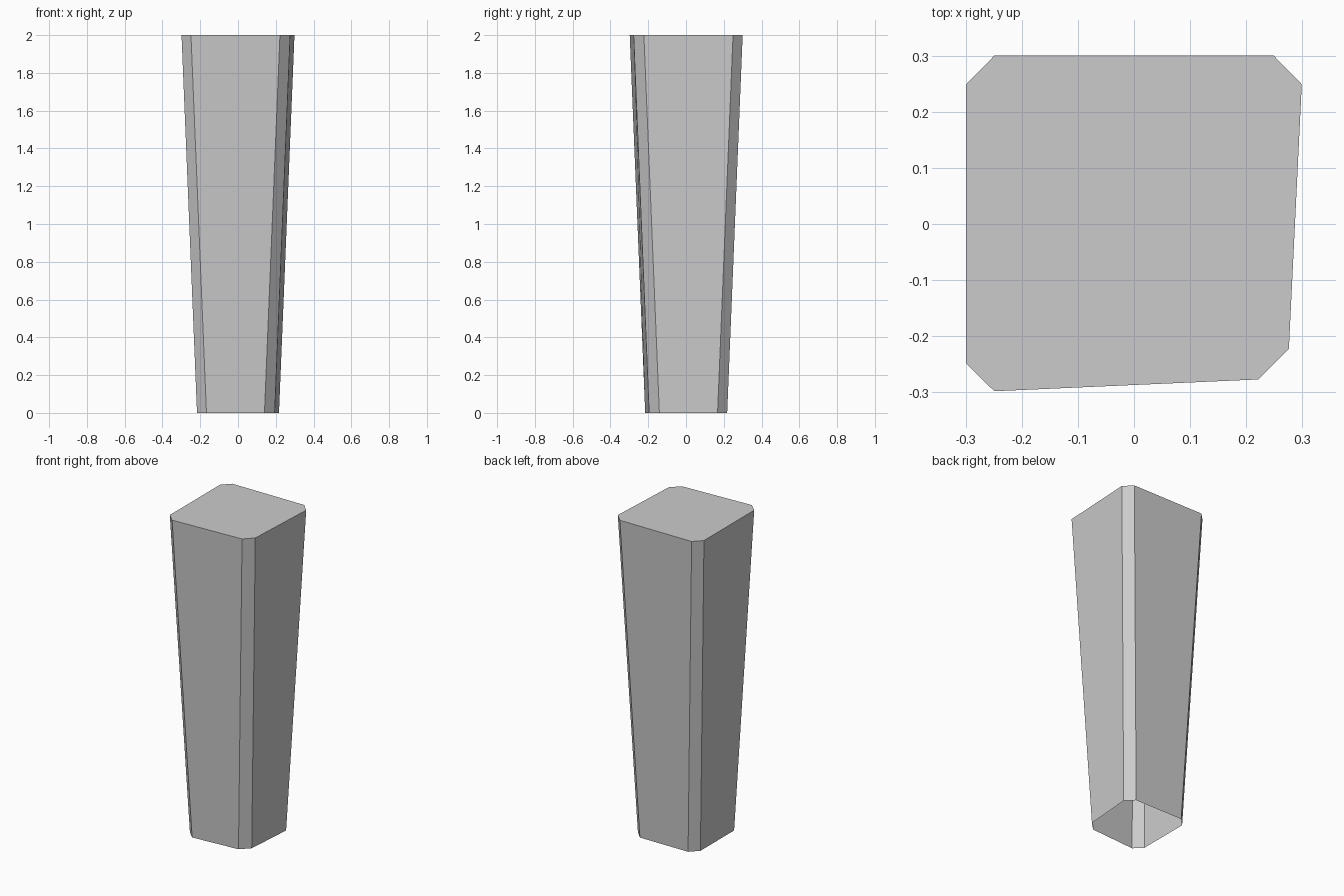
import bpy, bmesh

if "Cube" in bpy.data.objects:
    bpy.data.objects.remove(bpy.data.objects["Cube"])

HEIGHT = 2.0
TAPER = 0.082   # how far each side moves inward from top to bottom

# Top outline: chamfered square with one corner pulled slightly inward
outline = [(-0.299, -0.249), (-0.249, -0.298), (0.222, -0.277), (0.276, -0.223),
           (0.299, 0.249), (0.249, 0.3), (-0.249, 0.3), (-0.299, 0.249)]


def inward(v):
    return v - TAPER if v > 0 else v + TAPER


# Tapered post: closed on top, open underneath
bm = bmesh.new()
top = [bm.verts.new((x, y, HEIGHT)) for x, y in outline]
bottom = [bm.verts.new((inward(x), inward(y), 0)) for x, y in outline]
bm.faces.new(top)
n = len(outline)
for i in range(n):
    j = (i + 1) % n
    bm.faces.new((bottom[i], bottom[j], top[j], top[i]))

mesh = bpy.data.meshes.new("tapered_post")
bm.to_mesh(mesh)
bm.free()
post = bpy.data.objects.new("tapered_post", mesh)
bpy.context.collection.objects.link(post)
